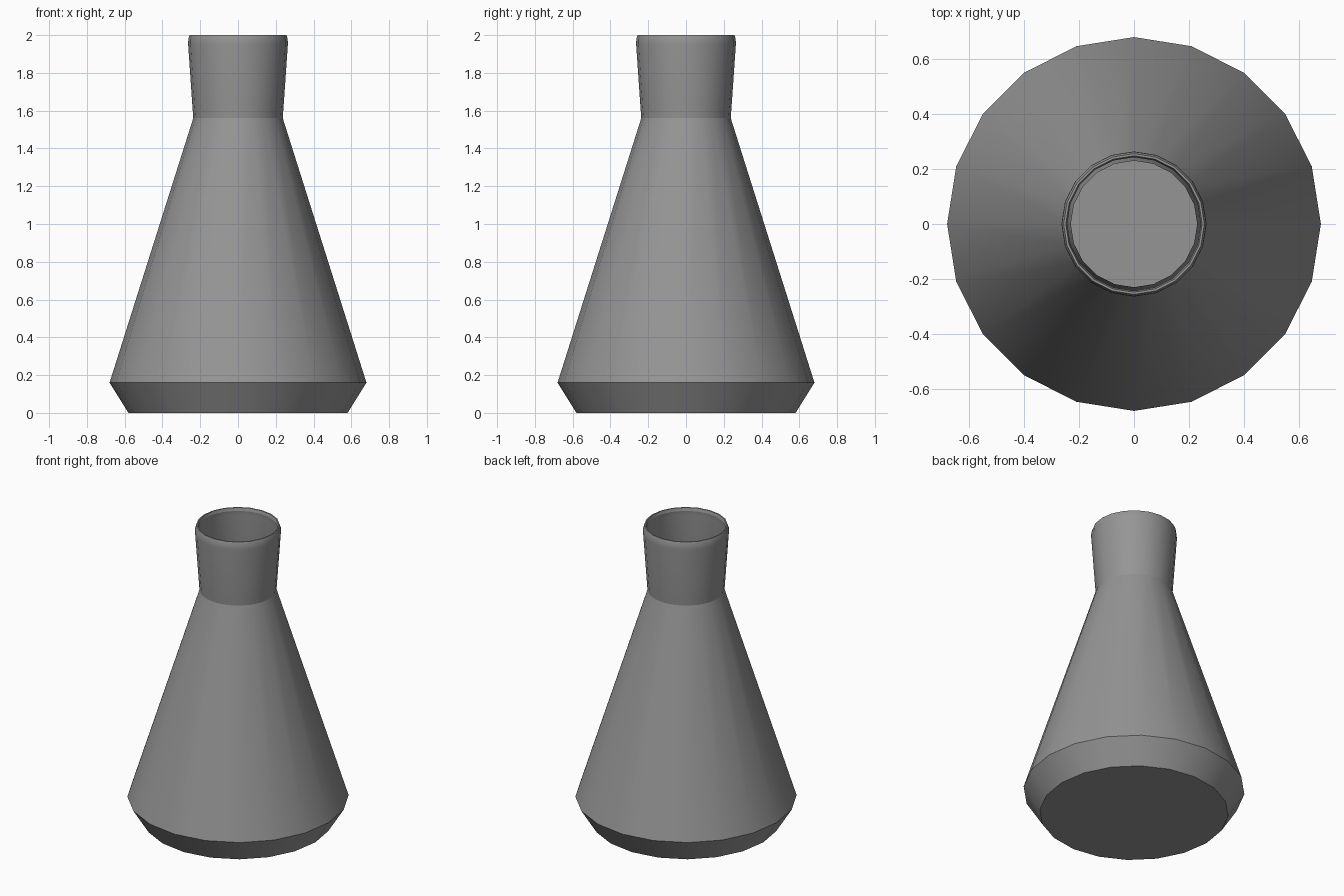
import bpy
import bmesh
from math import cos, sin, tau, radians

if "Cube" in bpy.data.objects:
    bpy.data.objects.remove(bpy.data.objects["Cube"], do_unlink=True)

SIDES = 20

glass = bpy.data.materials.new("mid grey")
glass.use_nodes = True
GREY = (0.3, 0.3, 0.3, 1)
glass.diffuse_color = GREY
glass.node_tree.nodes["Principled BSDF"].inputs["Base Color"].default_value = GREY


def lathe(name, profile):
    """Turn a (radius, height) profile about z and cap both of its ends."""
    bm = bmesh.new()
    rings = []
    for r, z in profile:
        rings.append([bm.verts.new((r * cos(tau * i / SIDES), r * sin(tau * i / SIDES), z))
                      for i in range(SIDES)])
    for low, high in zip(rings, rings[1:]):
        for i in range(SIDES):
            j = (i + 1) % SIDES
            bm.faces.new((low[i], low[j], high[j], high[i]))
    bm.faces.new(rings[0][::-1])
    bm.faces.new(rings[-1])
    bmesh.ops.recalc_face_normals(bm, faces=bm.faces)
    mesh = bpy.data.meshes.new(name)
    bm.to_mesh(mesh)
    bm.free()
    mesh.materials.append(glass)
    obj = bpy.data.objects.new(name, mesh)
    bpy.context.collection.objects.link(obj)
    return obj


# Outer wall from base to lip, then the thin inner wall down to the floor
outer = [(0.58, 0), (0.68, 0.16), (0.237, 1.56), (0.264, 1.95), (0.263, 1.98), (0.256, 2.0)]
inner = [(0.248, 2.0), (0.243, 1.98), (0.247, 1.95), (0.23, 1.56), (0.668, 0.165), (0.573, 0.01)]
flask = lathe("flask", outer + inner)

# Smooth around the turn, crisp at the shoulder and base
bpy.ops.object.select_all(action="DESELECT")
flask.select_set(True)
bpy.context.view_layer.objects.active = flask
bpy.ops.object.shade_smooth_by_angle(angle=radians(20))
